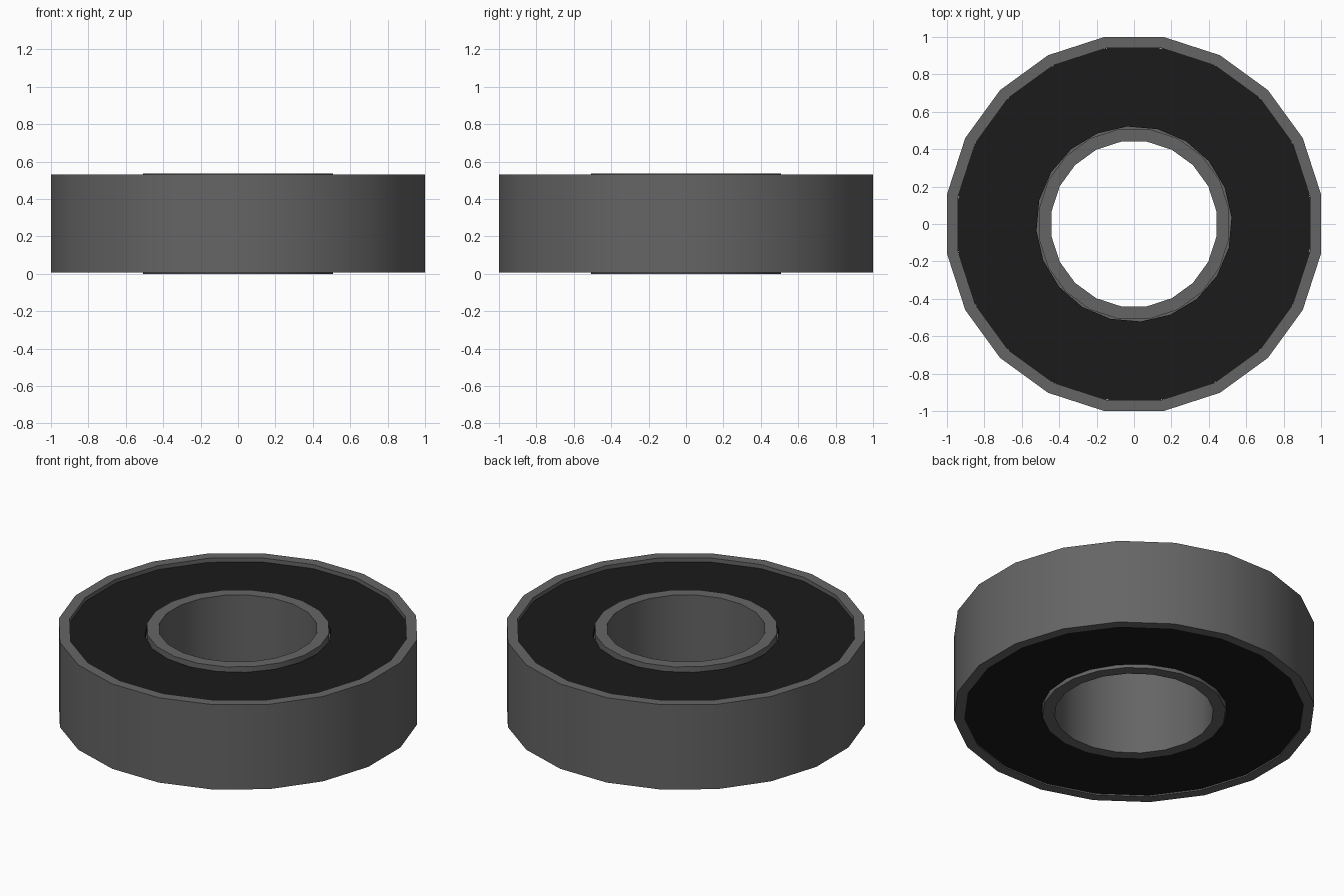
import bpy, bmesh
from math import cos, sin, pi, radians

if "Cube" in bpy.data.objects:
    bpy.data.objects.remove(bpy.data.objects["Cube"])

SIDES = 20
FLAT = cos(pi / SIDES)  # turns a flat-to-centre distance into a corner radius


def ring(name, section, material, turn=9):
    """Closed (radius, z) section swept round z; radii measured to the flats."""
    bm = bmesh.new()
    loops = []
    for i in range(SIDES):
        a = radians(turn) + 2 * pi * i / SIDES
        loops.append([bm.verts.new((r / FLAT * cos(a), r / FLAT * sin(a), z))
                      for r, z in section])
    n = len(section)
    for i in range(SIDES):
        a, b = loops[i], loops[(i + 1) % SIDES]
        for j in range(n):
            k = (j + 1) % n
            bm.faces.new((a[j], b[j], b[k], a[k]))
    bmesh.ops.recalc_face_normals(bm, faces=bm.faces)
    mesh = bpy.data.meshes.new(name)
    bm.to_mesh(mesh)
    bm.free()
    mesh.materials.append(material)
    obj = bpy.data.objects.new(name, mesh)
    bpy.context.collection.objects.link(obj)
    # smooth walls, sharp rims
    bpy.ops.object.select_all(action='DESELECT')
    obj.select_set(True)
    bpy.context.view_layer.objects.active = obj
    bpy.ops.object.shade_smooth_by_angle(angle=radians(30))


def box(inner, outer, z0, z1):
    return [(inner, z0), (outer, z0), (outer, z1), (inner, z1)]


def paint(name, value):
    mat = bpy.data.materials.new(name)
    mat.diffuse_color = (value, value, value, 1)
    mat.use_nodes = True
    mat.node_tree.nodes["Principled BSDF"].inputs["Base Color"].default_value = mat.diffuse_color
    return mat


steel = paint("dark_steel", 0.13)
rubber = paint("black_rubber", 0.0105)

# Metal races; the inner one has a shoulder behind the seals
ring("outer_race", box(0.94, 1.0, 0.008, 0.532), steel)
ring("inner_race", [(0.44, 0), (0.508, 0), (0.508, 0.055), (0.535, 0.055),
                    (0.535, 0.468), (0.508, 0.468), (0.508, 0.536), (0.44, 0.536)], steel)

# Recessed rubber seals, slightly turned against the races
ring("lower_seal", box(0.516, 0.948, 0.016, 0.056), rubber, 4)
ring("upper_seal", box(0.516, 0.948, 0.467, 0.507), rubber, 4)
